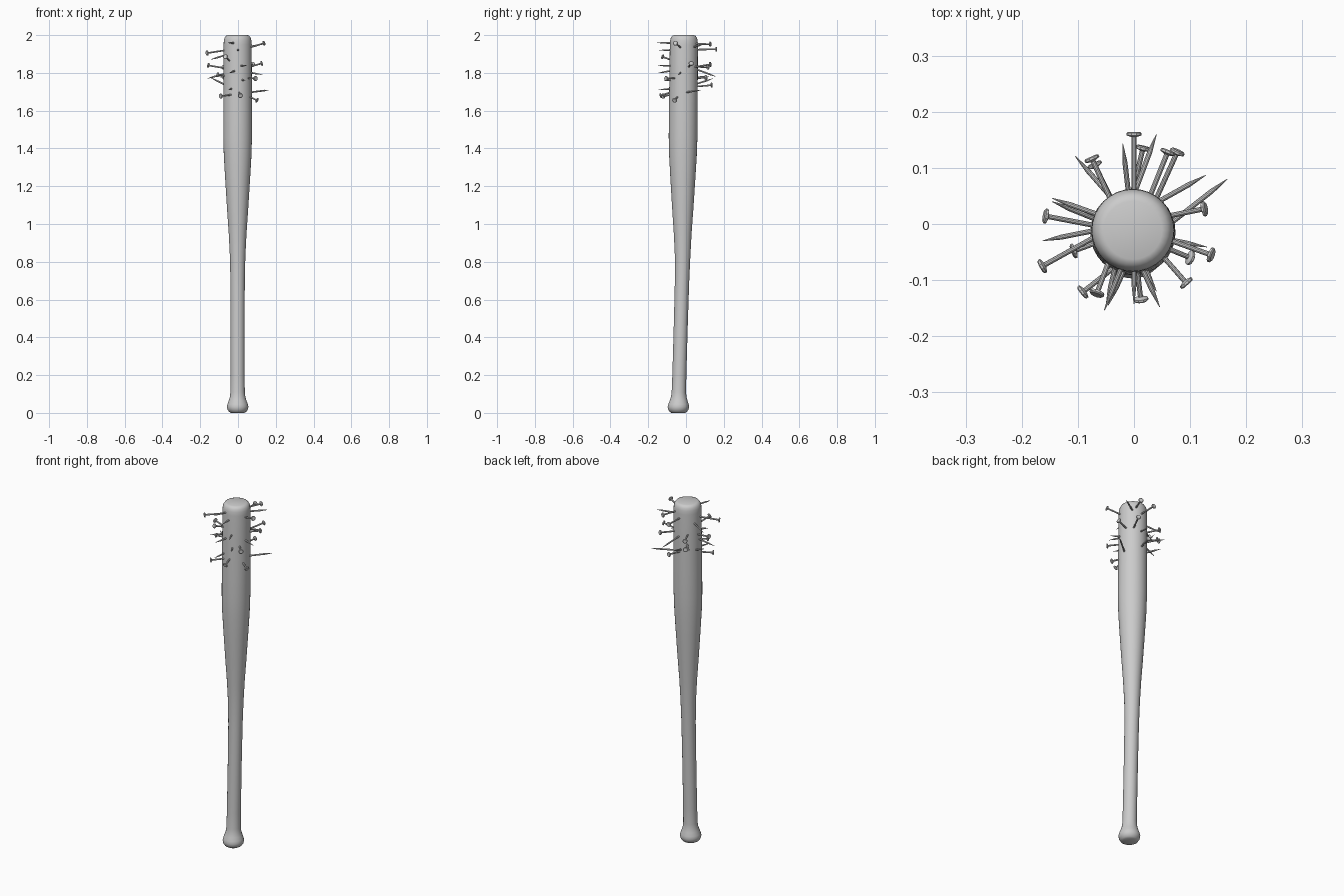
import bpy, bmesh, math
from mathutils import Vector, Matrix

cube = bpy.data.objects.get("Cube")
if cube:
    bpy.data.objects.remove(cube, do_unlink=True)

grey = bpy.data.materials.new("plain grey")
grey.use_nodes = True
colour = (0.6, 0.6, 0.6, 1)
grey.diffuse_color = colour
grey.node_tree.nodes["Principled BSDF"].inputs["Base Color"].default_value = colour


def lathe(name, profile, sides, place, angle=35):
    """Skin rings of (radius, height); place maps a ring point to the model."""
    bm = bmesh.new()
    rings = []
    for r, h in profile:
        rings.append([bm.verts.new(place(Vector((r * math.cos(a), r * math.sin(a), h))))
                      for a in (math.tau * i / sides for i in range(sides))])
    for low, high in zip(rings, rings[1:]):
        for i in range(sides):
            j = (i + 1) % sides
            bm.faces.new((low[i], low[j], high[j], high[i]))
    bm.faces.new(rings[0][::-1])
    bm.faces.new(rings[-1])
    mesh = bpy.data.meshes.new(name)
    bm.to_mesh(mesh)
    bm.free()
    mesh.materials.append(grey)
    obj = bpy.data.objects.new(name, mesh)
    bpy.context.collection.objects.link(obj)
    bpy.ops.object.select_all(action='DESELECT')
    obj.select_set(True)
    bpy.context.view_layer.objects.active = obj
    bpy.ops.object.shade_smooth_by_angle(angle=math.radians(angle))
    return obj


# Bat: turned body whose axis leans slightly along y
def bend(p):
    z = p.z
    if z < 0.8:
        y = -0.041 + 0.023 * z / 0.8
    elif z < 1.4:
        y = -0.018 + 0.002 * (z - 0.8) / 0.6
    else:
        y = -0.016 + 0.005 * (z - 1.4) / 0.6
    return p + Vector((-0.002, y, 0))


bat_profile = [
    (0.036, 0.0), (0.046, 0.006), (0.054, 0.018), (0.057, 0.032), (0.054, 0.046),
    (0.047, 0.065), (0.041, 0.085), (0.038, 0.11), (0.037, 0.2), (0.037, 0.5),
    (0.038, 0.7), (0.041, 0.83), (0.047, 0.95), (0.056, 1.08), (0.066, 1.24),
    (0.073, 1.36), (0.076, 1.46), (0.076, 1.6), (0.075, 1.8), (0.074, 1.95),
    (0.073, 1.972), (0.069, 1.986), (0.062, 1.996), (0.052, 2.0),
]
lathe("bat", bat_profile, 32, bend, 50)

# Nails: head centre and tip of each one driven through the barrel
nails = [
    ((0, .16, 1.925), (0, -.143, 1.92)),
    ((.016, .135, 1.735), (-.05, -.147, 1.71)),
    ((.06, .128, 1.952), (-.053, -.154, 1.96)),
    ((.077, .128, 1.845), (-.046, -.145, 1.80)),
    ((-.075, .116, 1.83), (.046, -.148, 1.84)),
    ((-.07, .105, 1.775), (.04, -.12, 1.76)),
    ((-.157, .014, 1.84), (.13, -.041, 1.79)),
    ((-.163, -.075, 1.905), (.128, .087, 1.95)),
    ((-.107, -.048, 1.79), (.05, .01, 1.77)),
    ((-.091, -.121, 1.677), (.166, .08, 1.71)),
    ((-.066, -.123, 1.885), (.04, .16, 1.78)),
    ((.012, -.134, 1.68), (-.02, .143, 1.77)),
    ((.093, -.105, 1.77), (-.105, .121, 1.78)),
    ((.1, -.06, 1.655), (-.146, .04, 1.775)),
    ((.137, -.055, 1.957), (-.146, .046, 1.87)),
    ((.125, .027, 1.85), (-.163, -.03, 1.77)),
]
for n, (head, tip) in enumerate(nails, 1):
    head, tip = Vector(head), Vector(tip)
    length = (tip - head).length
    turn = (tip - head).to_track_quat('Z', 'Y').to_matrix().to_4x4()
    place = Matrix.Translation(head) @ turn
    profile = [(0.011, -0.004), (0.0135, -0.002), (0.0135, 0.002), (0.0045, 0.005),
               (0.0045, length - 0.035), (0.0006, length)]
    lathe(f"nail_{n}", profile, 10, lambda p: place @ p)
